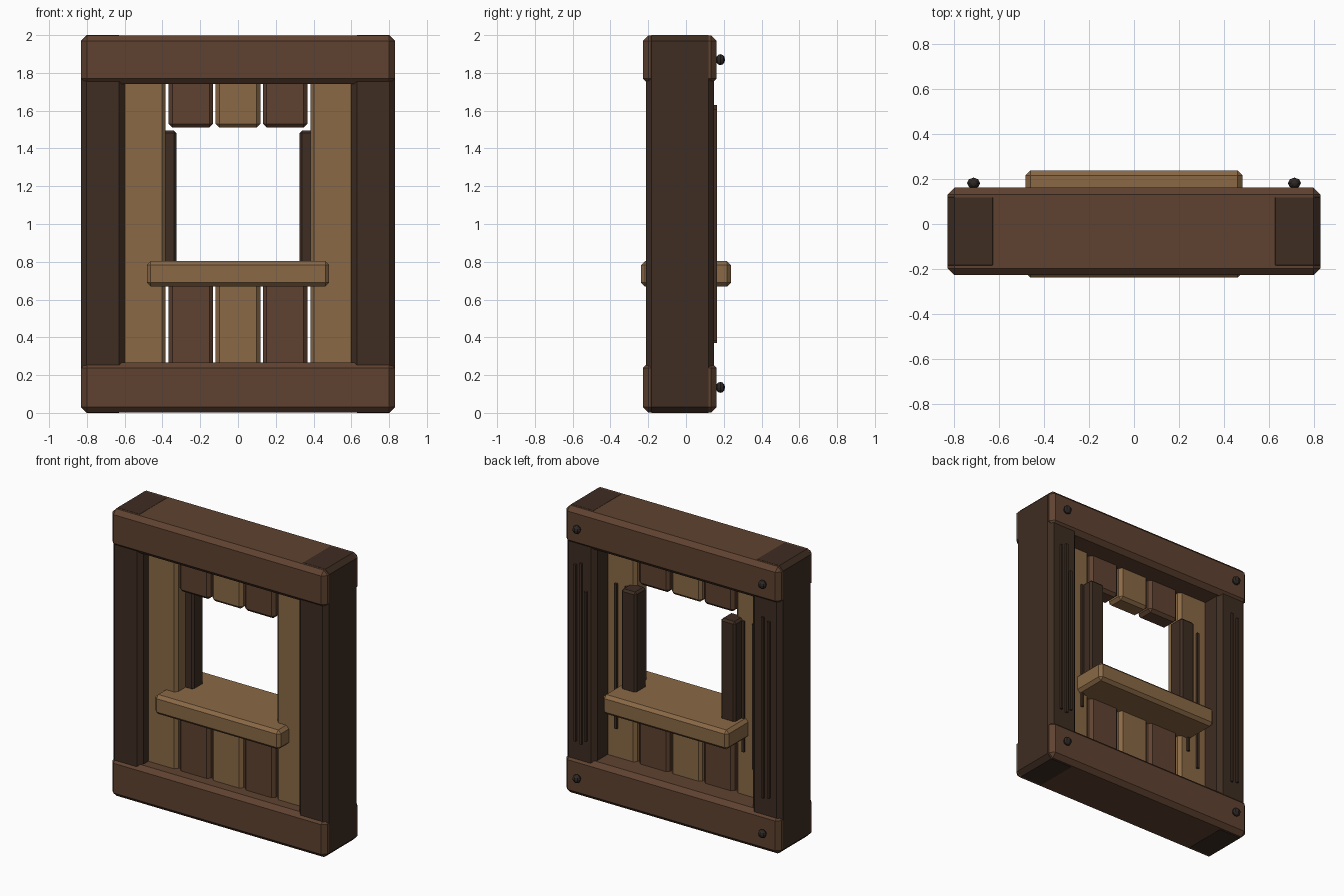
import bpy, bmesh

if "Cube" in bpy.data.objects:
    bpy.data.objects.remove(bpy.data.objects["Cube"])


def material(name, rgb):
    m = bpy.data.materials.new(name)
    lin = [((c / 255 + 0.055) / 1.055) ** 2.4 for c in rgb]
    m.diffuse_color = (*lin, 1)
    m.use_nodes = True
    m.node_tree.nodes["Principled BSDF"].inputs["Base Color"].default_value = m.diffuse_color
    return m


DARK = material("dark_wood", (62, 45, 34))
BROWN = material("brown_wood", (95, 66, 48))
TAN = material("tan_wood", (138, 105, 69))
IRON = material("dark_iron", (46, 40, 38))


def finish(name, bm, mat):
    me = bpy.data.meshes.new(name)
    bm.to_mesh(me)
    bm.free()
    me.materials.append(mat)
    ob = bpy.data.objects.new(name, me)
    bpy.context.collection.objects.link(ob)
    return ob


def block(name, x, y, z, mat, chamfer=0.0):
    """Chamfered box from (min, max) ranges."""
    bm = bmesh.new()
    bmesh.ops.create_cube(bm, size=1)
    for v in bm.verts:
        v.co = [(r[0] + r[1]) / 2 + c * (r[1] - r[0]) for r, c in zip((x, y, z), v.co)]
    if chamfer:
        bmesh.ops.bevel(bm, geom=bm.edges[:], offset=chamfer, segments=1,
                        profile=0.5, affect='EDGES')
    return finish(name, bm, mat)


def span(s, a, b):
    """Range mirrored to side s."""
    return (min(s * a, s * b), max(s * a, s * b))


# top and bottom beams
block("top_beam", (-0.83, 0.83), (-0.228, 0.162), (1.74, 1.999), BROWN, 0.03)
block("bottom_beam", (-0.83, 0.83), (-0.228, 0.162), (0.001, 0.268), BROWN, 0.03)

# window ledge
block("window_ledge", (-0.483, 0.483), (-0.238, 0.238), (0.668, 0.803), TAN, 0.021)

# planks above and below the opening
for i, (x, mat) in enumerate(((-0.25, BROWN), (0, TAN), (0.25, BROWN))):
    r = (x - 0.118, x + 0.118)
    block(f"upper_plank_{i}", r, (-0.13, 0.005), (1.51, 1.82), mat, 0.02)
    block(f"lower_plank_{i}", r, (-0.13, 0.005), (0.18, 0.73), mat, 0.02)

for s, side in ((-1, "left"), (1, "right")):
    # posts, full-height planks and window jambs
    block(f"{side}_post", span(s, 0.60, 0.831), (-0.213, 0.148), (0, 2), DARK, 0.03)
    block(f"{side}_plank", span(s, 0.383, 0.618), (-0.13, 0.005), (0.18, 1.82), TAN, 0.02)
    block(f"{side}_jamb", span(s, 0.325, 0.44), (-0.03, 0.09), (0.79, 1.495), DARK, 0.014)

    # raised grain strips on the back
    for i, (x, z0, z1) in enumerate(((0.70, 0.37, 1.63), (0.745, 0.38, 1.61), (0.665, 0.40, 1.44))):
        if i < 2 or s > 0:
            block(f"{side}_post_grain_{i}", span(s, x - 0.008, x + 0.008),
                  (0.14, 0.163), (z0, z1), DARK)
    for i, (x, z0, z1) in enumerate(((0.53, 0.47, 1.48), (0.45, 0.57, 1.48))):
        block(f"{side}_plank_grain_{i}", span(s, x - 0.009, x + 0.009),
              (0.0, 0.02), (z0, z1), DARK)

    # bolt heads on the back
    for z, level in ((0.135, "bottom"), (1.87, "top")):
        bm = bmesh.new()
        bmesh.ops.create_uvsphere(bm, u_segments=8, v_segments=6, radius=0.029)
        for v in bm.verts:
            v.co = (v.co.x + s * 0.715, v.co.y * 0.85 + 0.182, v.co.z + z)
        finish(f"{side}_{level}_bolt", bm, IRON)
